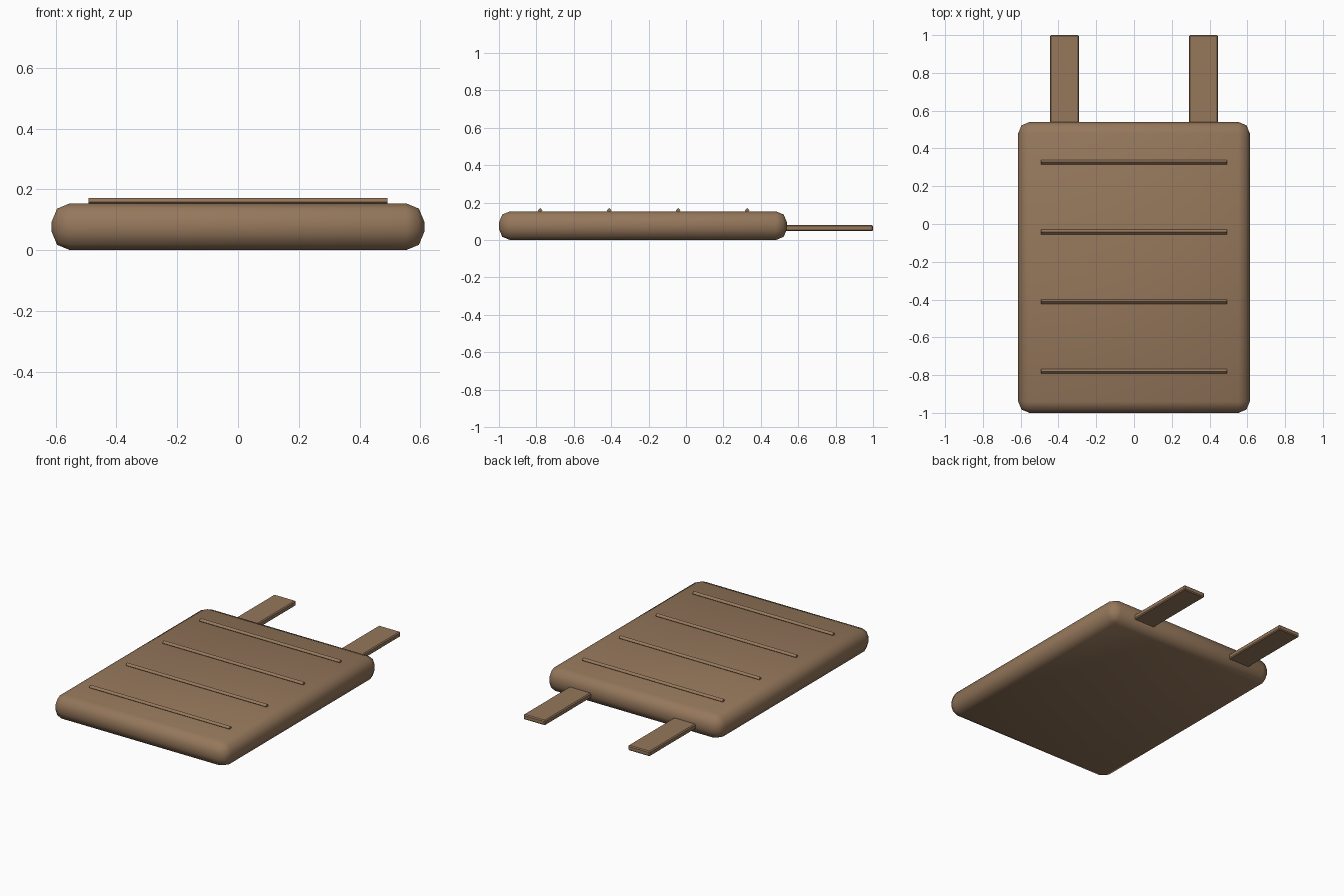
import bpy
import math

if "Cube" in bpy.data.objects:
    bpy.data.objects.remove(bpy.data.objects["Cube"])

brown = bpy.data.materials.new("brown_fabric")
brown.diffuse_color = (0.30, 0.185, 0.105, 1)
brown.use_nodes = True
brown.node_tree.nodes["Principled BSDF"].inputs["Base Color"].default_value = brown.diffuse_color


def finish(obj, name):
    obj.name = name
    obj.data.materials.append(brown)
    return obj


def rounded_box(name, lo, hi, bevel, segments, smooth):
    """Box between two corners with bevelled edges."""
    bpy.ops.mesh.primitive_cube_add(
        size=1, location=[(a + b) / 2 for a, b in zip(lo, hi)])
    obj = finish(bpy.context.object, name)
    obj.scale = [b - a for a, b in zip(lo, hi)]
    bpy.ops.object.transform_apply(location=False, rotation=False, scale=True)
    mod = obj.modifiers.new("rounding", 'BEVEL')
    mod.width = bevel
    mod.segments = segments
    bpy.ops.object.modifier_apply(modifier=mod.name)
    if smooth:
        bpy.ops.object.shade_smooth_by_angle(angle=math.radians(50))
    return obj


# Padded panel
rounded_box("padded_panel", (-0.613, -1.0, 0.0), (0.613, 0.54, 0.154),
            0.06, 2, True)

# Pair of flat straps at the back
for side, x in (("left", -0.368), ("right", 0.368)):
    rounded_box(side + "_strap", (x - 0.077, 0.46, 0.048),
                (x + 0.077, 1.0, 0.08), 0.006, 1, False)

# Raised seams across the top, diamond in section
for i in range(4):
    bpy.ops.mesh.primitive_cylinder_add(
        vertices=4, radius=0.0125, depth=0.985,
        location=(0, -0.78 + i * 0.369, 0.159),
        rotation=(0, math.pi / 2, 0))
    finish(bpy.context.object, "seam_%d" % (i + 1))
